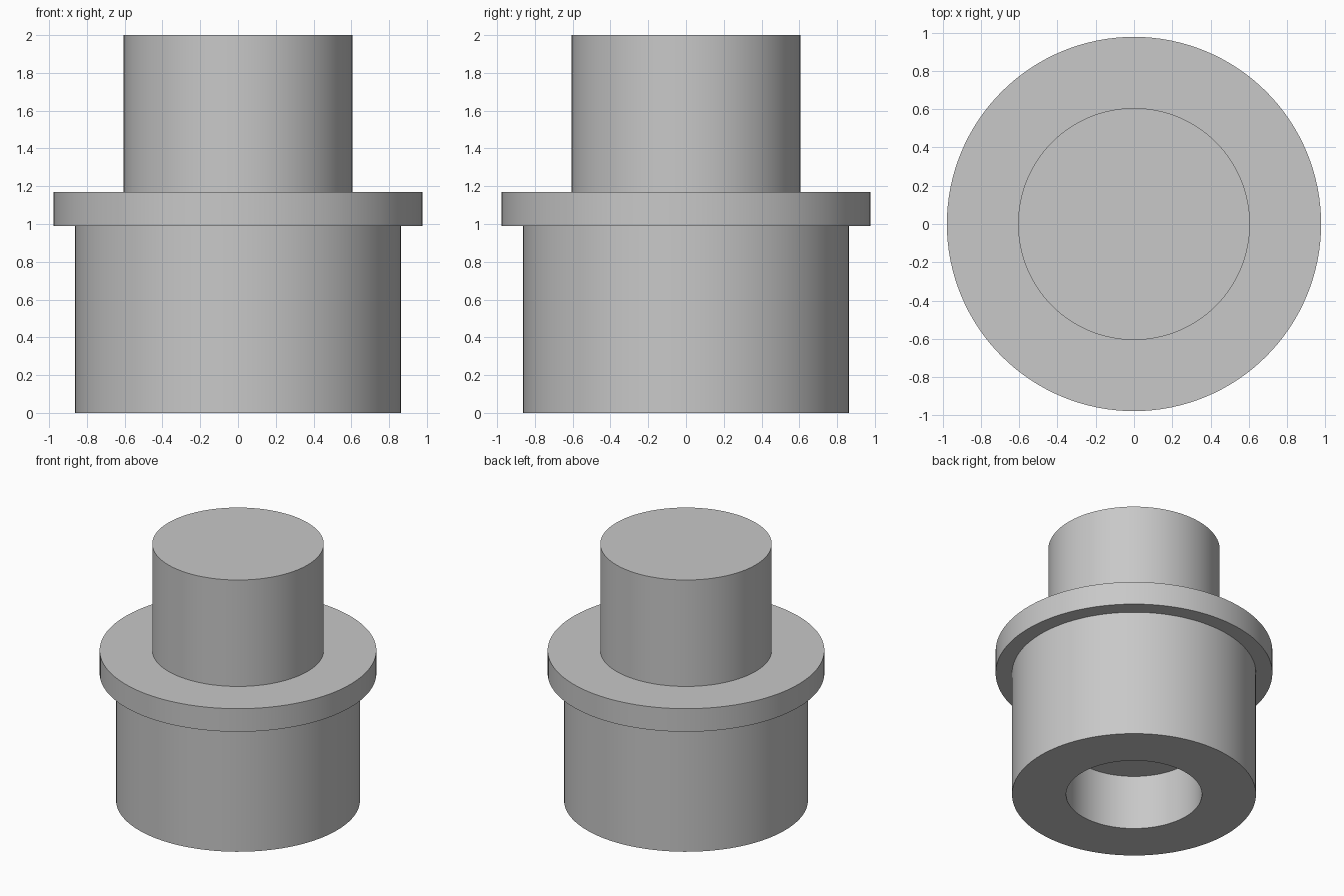
import bpy
import bmesh
from math import radians, tau
from mathutils import Vector

cube = bpy.data.objects.get("Cube")
if cube:
    bpy.data.objects.remove(cube, do_unlink=True)

SEGMENTS = 128
BORE_R, BORE_DEPTH = 0.48, 0.425
BODY_R, FLANGE_R, SHAFT_R = 0.862, 0.978, 0.606
FLANGE_BOTTOM, FLANGE_TOP, TOP = 0.99, 1.17, 2.0

# Plain grey material
grey = bpy.data.materials.new("plain_grey")
grey.use_nodes = True
colour = (0.58, 0.58, 0.58, 1)
grey.diffuse_color = colour
grey.node_tree.nodes["Principled BSDF"].inputs["Base Color"].default_value = colour


def turned(name, profile, material):
    """Revolve a (radius, height) profile around z; ends lie on the axis."""
    bm = bmesh.new()
    verts = [bm.verts.new((r, 0, z)) for r, z in profile]
    edges = [bm.edges.new(pair) for pair in zip(verts, verts[1:])]
    bmesh.ops.spin(bm, geom=verts + edges, cent=Vector(), axis=(0, 0, 1),
                   angle=tau, steps=SEGMENTS, use_merge=True)
    bmesh.ops.remove_doubles(bm, verts=bm.verts, dist=0.0001)
    bmesh.ops.recalc_face_normals(bm, faces=bm.faces)
    mesh = bpy.data.meshes.new(name)
    bm.to_mesh(mesh)
    bm.free()
    mesh.materials.append(material)
    obj = bpy.data.objects.new(name, mesh)
    bpy.context.collection.objects.link(obj)
    bpy.ops.object.select_all(action="DESELECT")
    obj.select_set(True)
    bpy.context.view_layer.objects.active = obj
    bpy.ops.object.shade_smooth_by_angle(angle=radians(30))
    return obj


# Blind bore, wide body, flange and solid shaft as one turned piece
turned("flanged_plug", [
    (0, BORE_DEPTH), (BORE_R, BORE_DEPTH), (BORE_R, 0),
    (BODY_R, 0), (BODY_R, FLANGE_BOTTOM),
    (FLANGE_R, FLANGE_BOTTOM), (FLANGE_R, FLANGE_TOP),
    (SHAFT_R, FLANGE_TOP), (SHAFT_R, TOP), (0, TOP),
], grey)
